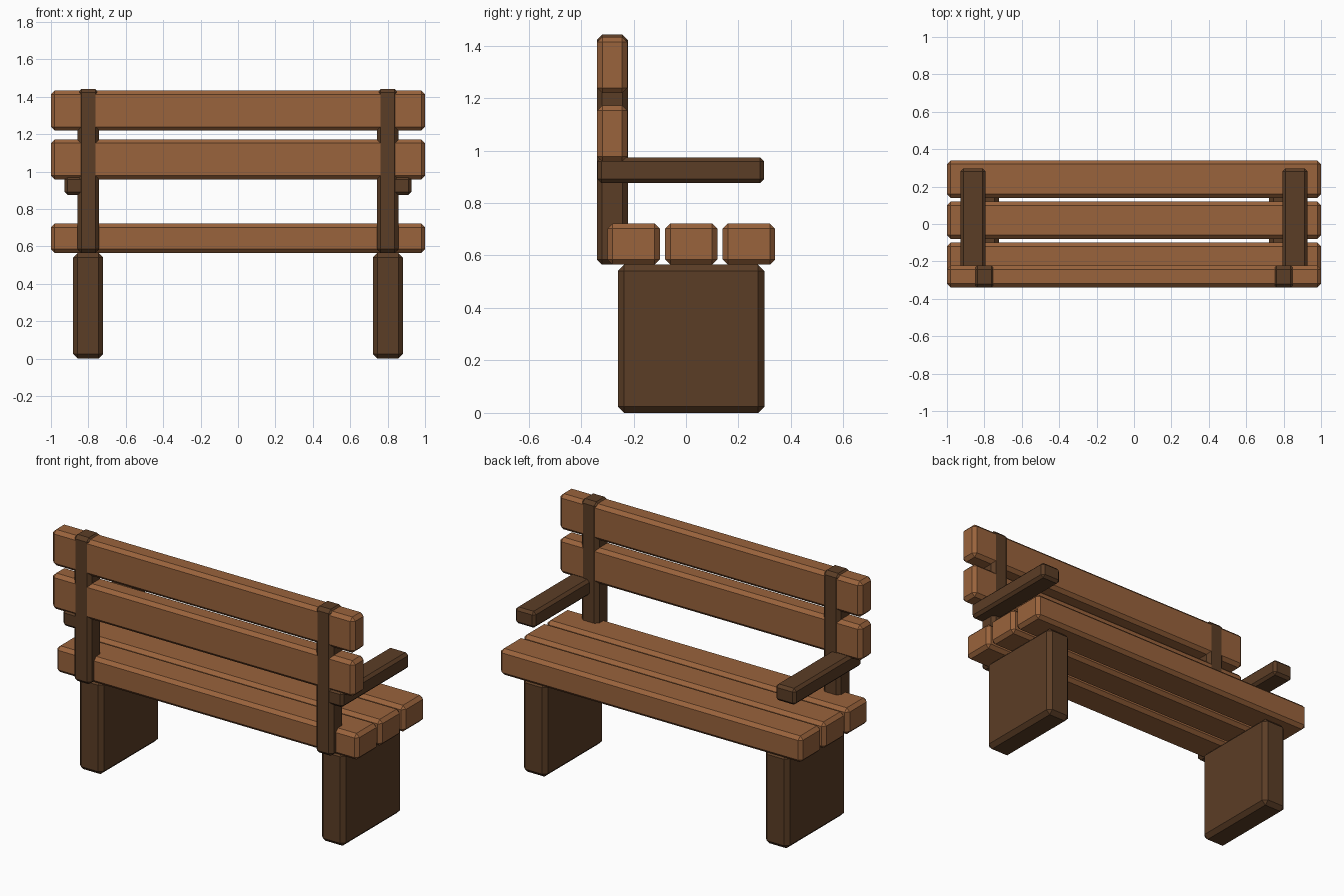
import bpy
import bmesh

if "Cube" in bpy.data.objects:
    bpy.data.objects.remove(bpy.data.objects["Cube"])


def material(name, colour):
    m = bpy.data.materials.new(name)
    m.diffuse_color = (*colour, 1)
    m.use_nodes = True
    m.node_tree.nodes["Principled BSDF"].inputs["Base Color"].default_value = m.diffuse_color
    return m


LIGHT = material("light_wood", (0.32, 0.125, 0.045))
DARK = material("dark_wood", (0.105, 0.047, 0.019))


def block(name, x, y, z, mat, bevel=0.02):
    """Chamfered box spanning the given (min, max) ranges."""
    bm = bmesh.new()
    bmesh.ops.create_cube(bm, size=1)
    for v in bm.verts:
        v.co = [(a + b) / 2 + c * (b - a) for (a, b), c in zip((x, y, z), v.co)]
    mesh = bpy.data.meshes.new(name)
    bm.to_mesh(mesh)
    bm.free()
    mesh.materials.append(mat)
    obj = bpy.data.objects.new(name, mesh)
    bpy.context.collection.objects.link(obj)
    mod = obj.modifiers.new("chamfer", 'BEVEL')
    mod.width = bevel
    mod.segments = 1
    return obj


# Seat slats
for i, y in enumerate((-0.30, -0.08, 0.14)):
    block(f"seat_slat_{i + 1}", (-1, 1), (y, y + 0.20), (0.565, 0.722), LIGHT)

# Backrest slats, almost flush with the posts
for i, z in enumerate((0.958, 1.219)):
    block(f"back_slat_{i + 1}", (-1, 1), (-0.339, -0.223), (z, z + 0.214), LIGHT)


def pair(name, x, y, z, bevel=0.02):
    """Same part on the left and the right."""
    block("right_" + name, x, y, z, DARK, bevel)
    block("left_" + name, (-x[1], -x[0]), y, z, DARK, bevel)


# Panel legs, back posts and armrests
pair("leg", (0.721, 0.881), (-0.26, 0.299), (0, 0.565), 0.024)
pair("back_post", (0.743, 0.858), (-0.34, -0.222), (0.565, 1.442))
pair("armrest", (0.795, 0.928), (-0.338, 0.298), (0.876, 0.974), 0.016)
